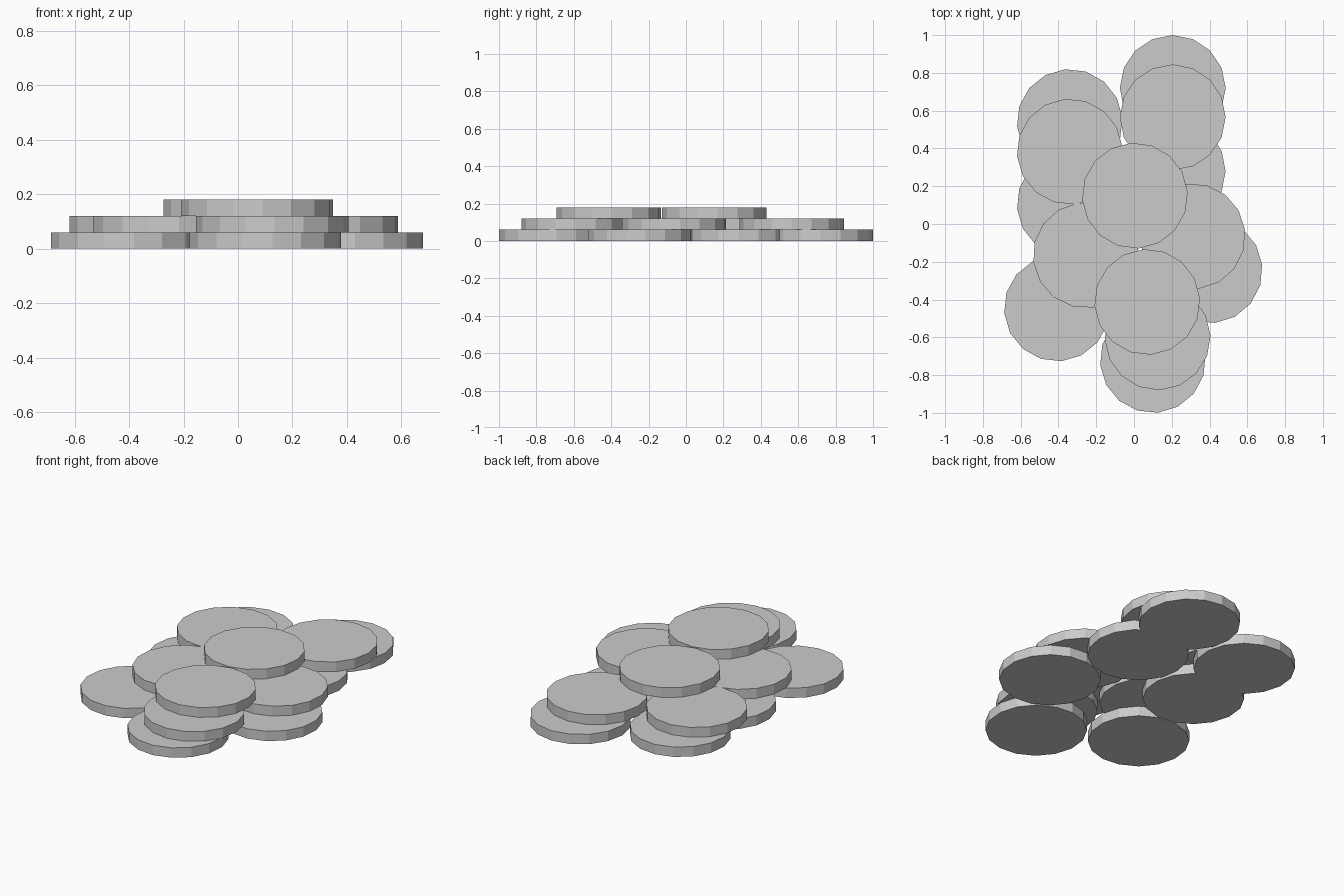
import bpy
from math import radians

if "Cube" in bpy.data.objects:
    bpy.data.objects.remove(bpy.data.objects["Cube"])

RADIUS, THICK, SIDES = 0.28, 0.06, 16

# each layer: (x, y, turn in degrees) of its coins
LAYERS = [
    ("bottom", [(0.205, 0.72, 0), (-0.34, 0.54, 5), (0.205, 0.28, 0),
                (-0.34, 0.105, 5), (0.40, -0.245, 6), (-0.408, -0.447, 5),
                (0.10, -0.72, 5.5)]),
    ("middle", [(0.205, 0.565, 0), (-0.34, 0.383, 5), (0.31, -0.065, 7),
                (-0.255, -0.165, 8), (0.125, -0.60, 2)]),
    ("top", [(0.005, 0.15, 4), (0.07, -0.413, 4)]),
]


def coin(name, x, y, z, turn):
    bpy.ops.mesh.primitive_cylinder_add(
        vertices=SIDES, radius=RADIUS, depth=THICK,
        location=(x, y, z), rotation=(0, 0, radians(turn)))
    bpy.context.object.name = name


# stack the flat coins in three layers
for level, (label, coins) in enumerate(LAYERS):
    for i, (x, y, turn) in enumerate(coins, 1):
        coin(f"{label}_coin_{i}", x, y, (level + 0.5) * THICK, turn)
